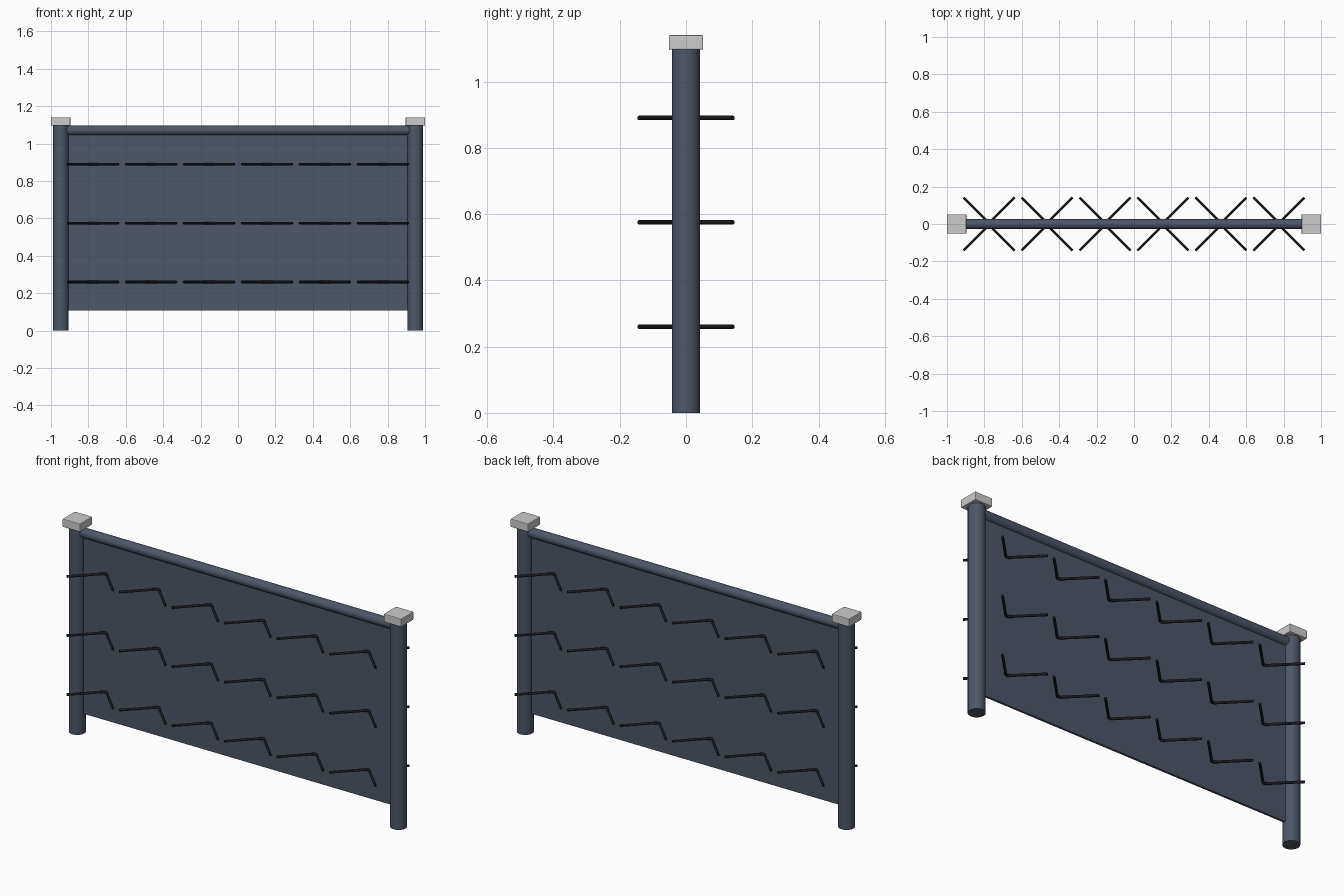
import bpy, math

if "Cube" in bpy.data.objects:
    bpy.data.objects.remove(bpy.data.objects["Cube"])

def material(name, rgb):
    m = bpy.data.materials.new(name)
    m.diffuse_color = (*rgb, 1)
    m.use_nodes = True
    m.node_tree.nodes["Principled BSDF"].inputs["Base Color"].default_value = m.diffuse_color
    return m

slate = material("slate", (0.075, 0.095, 0.135))
black = material("black", (0.01, 0.01, 0.012))

def box(name, size, loc, mat=None, bevel=0):
    bpy.ops.mesh.primitive_cube_add(size=1, location=loc)
    ob = bpy.context.object
    ob.name = name
    ob.scale = size
    bpy.ops.object.transform_apply(location=False, rotation=False, scale=True)
    if bevel:
        b = ob.modifiers.new("bevel", 'BEVEL')
        b.width = bevel
        b.segments = 2
    if mat:
        ob.data.materials.append(mat)
    return ob

def tube(name, radius, length, loc, rot=(0, 0, 0)):
    bpy.ops.mesh.primitive_cylinder_add(vertices=16, radius=radius, depth=length,
                                        location=loc, rotation=rot)
    ob = bpy.context.object
    ob.name = name
    ob.data.materials.append(slate)
    bpy.ops.object.shade_smooth_by_angle()
    return ob

# Posts with pale square caps
for side, x in (("left", -0.948), ("right", 0.948)):
    tube(side + "_post", 0.042, 1.1, (x, 0, 0.55))
    box(side + "_cap", (0.104, 0.104, 0.044), (x, 0, 1.118), bevel=0.004)

# Panel and top rail
box("panel", (1.84, 0.012, 0.953), (0, 0, 0.5835), slate)
tube("top_rail", 0.026, 1.85, (0, 0, 1.07), (0, math.pi / 2, 0))

# V-shaped rods: three rows of six on both faces
V = [(-0.136, 0.142), (-0.013, 0.018), (-0.007, 0.013), (0, 0.011),
     (0.007, 0.013), (0.013, 0.018), (0.136, 0.142)]

def rod_row(name, z, side):
    cu = bpy.data.curves.new(name, 'CURVE')
    cu.dimensions = '3D'
    cu.bevel_depth = 0.0068
    cu.bevel_resolution = 2
    cu.use_fill_caps = True
    for i in range(6):
        cx = (i - 2.5) * 0.31
        sp = cu.splines.new('POLY')
        sp.points.add(len(V) - 1)
        for p, (x, y) in zip(sp.points, V):
            p.co = (cx + x, side * y, z, 1)
    cu.materials.append(black)
    bpy.context.collection.objects.link(bpy.data.objects.new(name, cu))

for row, z in (("lower", 0.26), ("middle", 0.575), ("upper", 0.89)):
    rod_row(row + "_front_rods", z, -1)
    rod_row(row + "_back_rods", z, 1)
